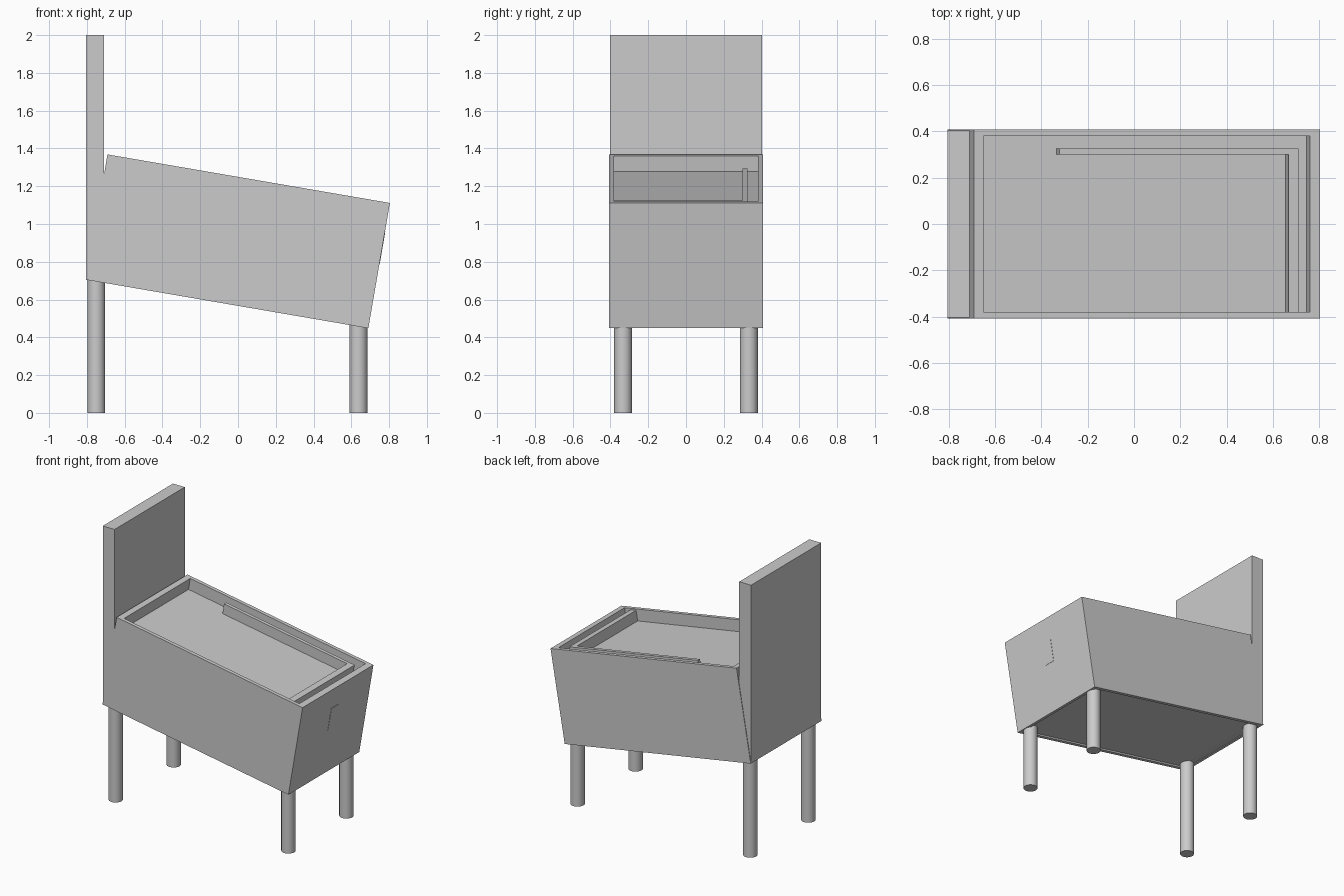
import bpy, bmesh, math
from mathutils import Matrix, Vector

cube = bpy.data.objects.get("Cube")
if cube:
    bpy.data.objects.remove(cube, do_unlink=True)

grey = bpy.data.materials.new("plain grey")
grey.use_nodes = True
grey.diffuse_color = (0.6, 0.6, 0.6, 1)
grey.node_tree.nodes["Principled BSDF"].inputs["Base Color"].default_value = (0.6, 0.6, 0.6, 1)

# Sloping frame of the cabinet: origin at its lower rear edge
SLOPE = Matrix.Translation((-0.805, 0, 0.705)) @ Matrix.Rotation(math.radians(9.75), 4, 'Y')
LENGTH, HEIGHT, HALF = 1.517, 0.673, 0.407
FLOOR = HEIGHT - 0.085


def finish(name, bm, matrix=Matrix()):
    bmesh.ops.recalc_face_normals(bm, faces=bm.faces[:])
    mesh = bpy.data.meshes.new(name)
    bm.to_mesh(mesh)
    bm.free()
    mesh.materials.append(grey)
    obj = bpy.data.objects.new(name, mesh)
    obj.matrix_world = matrix
    bpy.context.collection.objects.link(obj)
    return obj


def box_mesh(low, high):
    low, high = Vector(low), Vector(high)
    bm = bmesh.new()
    bmesh.ops.create_cube(bm, size=1)
    for v in bm.verts:
        v.co = (low + high) / 2 + v.co * (high - low)
    return bm


def recess(bm, up, rear, front, half, floor):
    """Sink a rectangular pocket into the top (up=1) or bottom (up=-1) face."""
    bm.normal_update()
    face = max(bm.faces, key=lambda f: f.normal.z * up)
    bmesh.ops.inset_region(bm, faces=[face], thickness=0.02)
    for v in face.verts:
        v.co.x = rear if v.co.x < LENGTH / 2 else front
        v.co.y = math.copysign(half, v.co.y)
    pocket = bmesh.ops.extrude_discrete_faces(bm, faces=[face])["faces"][0]
    for v in pocket.verts:
        v.co.z = floor


# Cabinet with sunken playing surface and shallow underside pocket
bm = box_mesh((0, -HALF, 0), (LENGTH, HALF, HEIGHT))
recess(bm, 1, 0.042, 1.472, 0.38, FLOOR)
recess(bm, -1, 0.025, LENGTH - 0.025, HALF - 0.025, 0.012)
finish("cabinet", bm, SLOPE)

# L-shaped guide rail: long lane divider and cross bar
RAIL_TOP = HEIGHT - 0.01
finish("lane_divider", box_mesh((0.376, 0.30, FLOOR - 0.01), (1.424, 0.325, RAIL_TOP)), SLOPE)
finish("cross_bar", box_mesh((1.38, -0.385, FLOOR - 0.01), (1.424, 0.30, RAIL_TOP)), SLOPE)

# Small door plate on the end panel
finish("door_plate", box_mesh((LENGTH - 0.004, -0.04, 0.347), (LENGTH + 0.002, 0.045, 0.519)), SLOPE)

# Upright backboard
finish("backboard", box_mesh((-0.805, -0.403, 0.705), (-0.71, 0.403, 2.0)))

# Round legs reaching into the cabinet
for end, x, top in (("rear", -0.75, 0.73), ("front", 0.638, 0.50)):
    for side, y in (("left", 0.333), ("right", -0.333)):
        bm = bmesh.new()
        bmesh.ops.create_cone(bm, cap_ends=True, segments=32, radius1=0.047, radius2=0.047,
                              depth=top, matrix=Matrix.Translation((x, y, top / 2)))
        leg = finish(f"{end}_{side}_leg", bm)
        bpy.ops.object.select_all(action='DESELECT')
        leg.select_set(True)
        bpy.context.view_layer.objects.active = leg
        bpy.ops.object.shade_smooth_by_angle(angle=math.radians(35))
